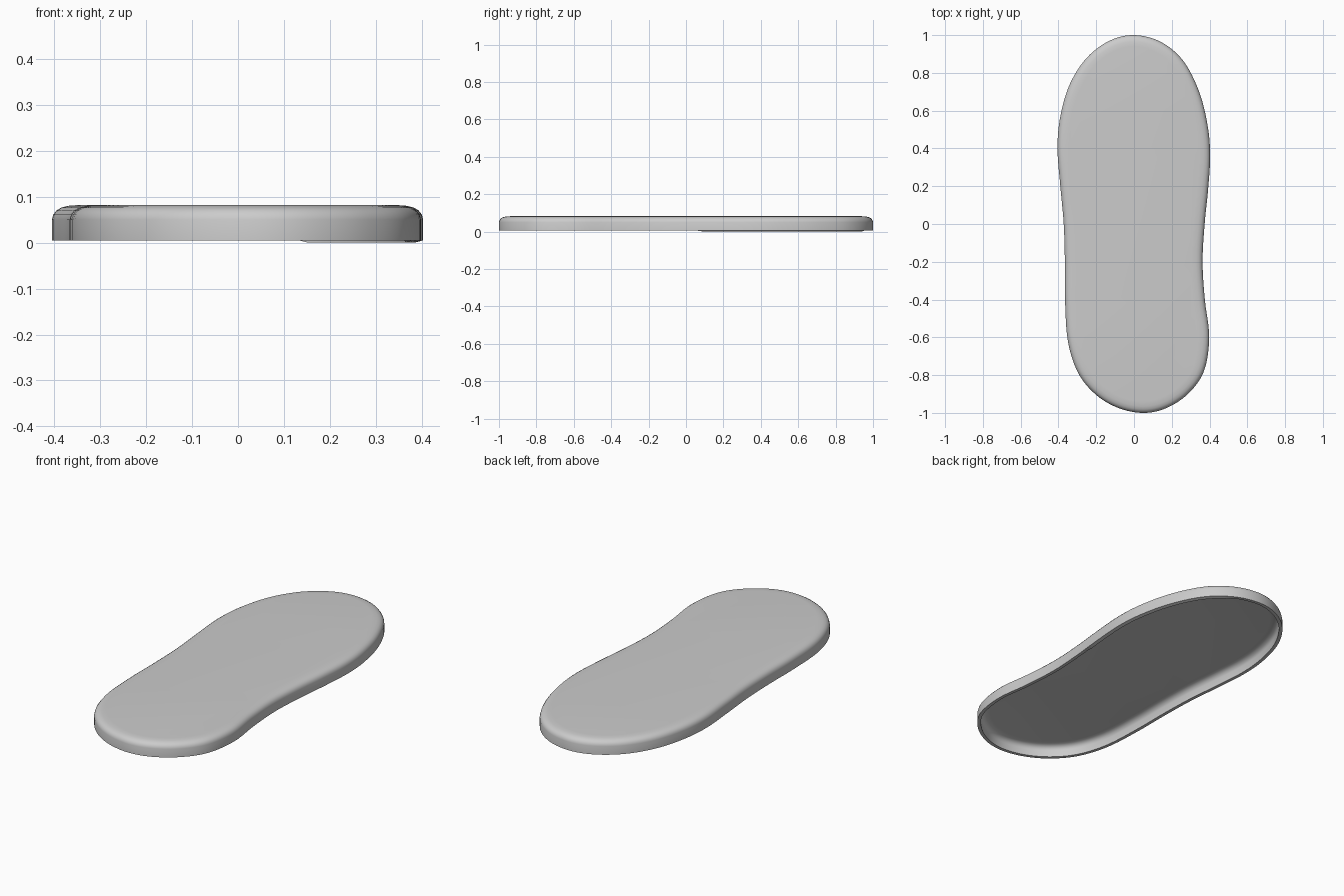
import bpy, bmesh
from mathutils import Vector

if "Cube" in bpy.data.objects:
    bpy.data.objects.remove(bpy.data.objects["Cube"])

# Sole outline, clockwise from the toe tip
OUTLINE = [(0, 1), (.14, .965), (.26, .865), (.345, .70), (.39, .52), (.403, .36),
           (.392, .18), (.374, 0), (.363, -.2), (.375, -.4), (.398, -.6), (.37, -.78),
           (.285, -.90), (.17, -.975), (.05, -1), (-.08, -.975), (-.2, -.905),
           (-.295, -.79), (-.35, -.62), (-.365, -.4), (-.366, -.2), (-.372, 0),
           (-.39, .2), (-.405, .4), (-.39, .57), (-.34, .74), (-.25, .88), (-.13, .97)]
# (inset, height): outer wall with rounded edge, then inner wall
OUTER = [(0, .005), (0, .05), (.003, .061), (.010, .070), (.020, .076), (.035, .080),
         (.06, .082)]
INNER = [(.018, .005), (.018, .042), (.022, .053), (.030, .062), (.042, .067), (.065, .070)]


def smooth_loop(pts, steps=6):
    p = [Vector(q) for q in pts]
    n, out = len(p), []
    for i in range(n):
        a, b, c, d = (p[(i + k - 1) % n] for k in range(4))
        for s in range(steps):
            t = s / steps
            out.append(.5 * (2 * b + (c - a) * t + (2 * a - 5 * b + 4 * c - d) * t * t
                             + (3 * b - a - 3 * c + d) * t ** 3))
    return out


loop = smooth_loop(OUTLINE)
n = len(loop)
normals = []
for i in range(n):
    t = (loop[(i + 1) % n] - loop[i - 1]).normalized()
    normals.append(Vector((t.y, -t.x)))

bm = bmesh.new()


def ring(inset, z, dip=False):
    verts = []
    for p, m in zip(loop, normals):
        q = p + m * inset
        # inner lip reaches the ground along the outer toe side
        low = dip and q.x > .15 and q.y > .09
        verts.append(bm.verts.new((q.x, q.y, 0 if low else z)))
    return verts


# Shell: inner ceiling, inner wall, rim, outer wall, top
rings = [ring(o, z, i == 0) for i, (o, z) in enumerate(INNER)][::-1]
rings += [ring(o, z) for o, z in OUTER]
for a, b in zip(rings, rings[1:]):
    for i in range(n):
        j = (i + 1) % n
        bm.faces.new((a[i], a[j], b[j], b[i]))
bm.faces.new(rings[0])
bm.faces.new(rings[-1])
# Make the inset direction independent faces consistent
bmesh.ops.recalc_face_normals(bm, faces=bm.faces[:])

mesh = bpy.data.meshes.new("sole_shell")
bm.to_mesh(mesh)
bm.free()
sole = bpy.data.objects.new("sole_shell", mesh)
bpy.context.collection.objects.link(sole)
bpy.context.view_layer.objects.active = sole
sole.select_set(True)
bpy.ops.object.shade_smooth_by_angle(angle=.6)
